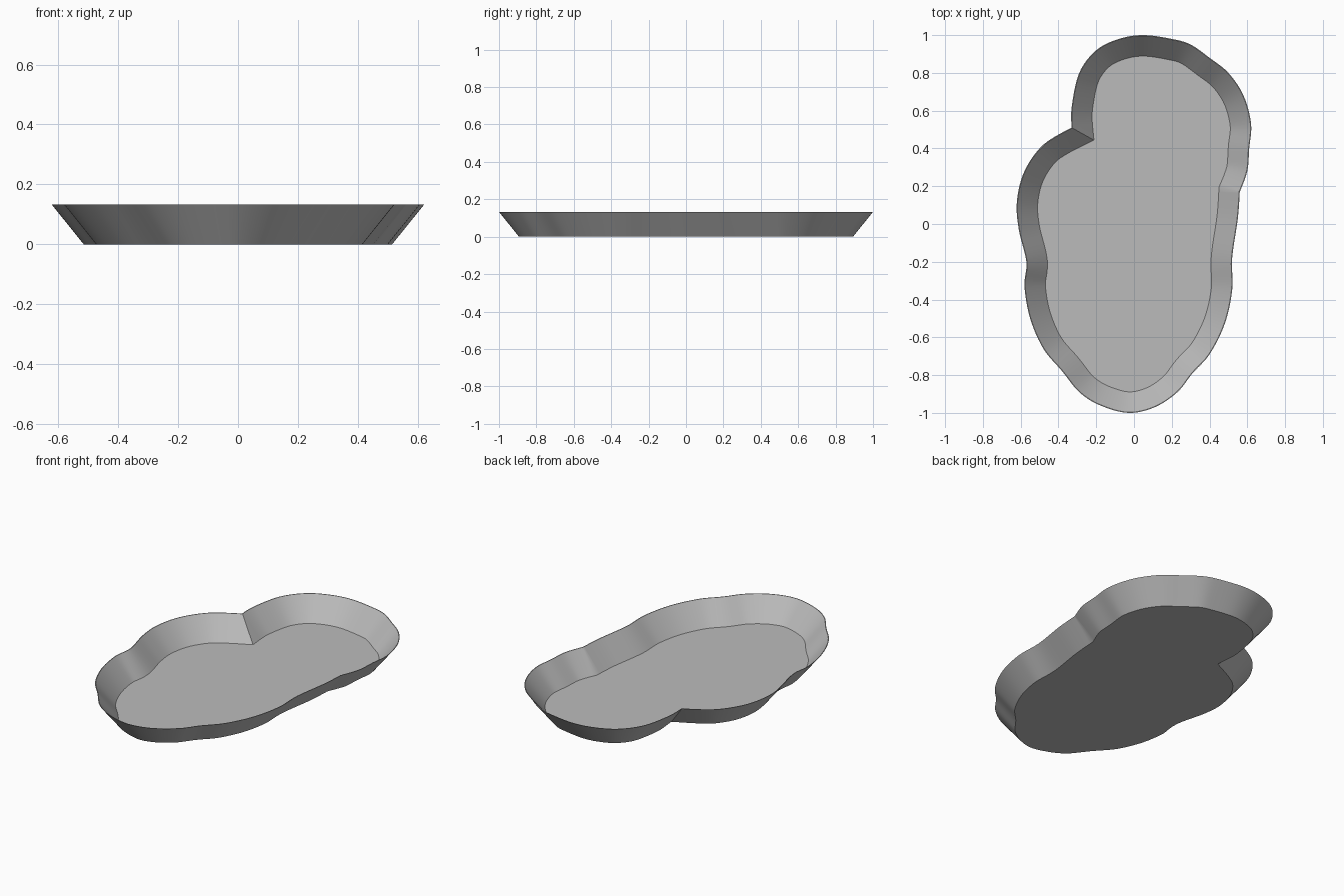
import bpy
import bmesh
import math
from mathutils import Vector

default_cube = bpy.data.objects.get("Cube")
if default_cube:
    bpy.data.objects.remove(default_cube, do_unlink=True)

HEIGHT = 0.133
FLARE = 0.107      # how far the floor outline lies inside the rim
WALL = 0.004       # sheet thickness
STEPS = 6          # curve segments between outline points

# Rim outline, clockwise from the back, in hundredths of a unit
RIM = [(5, 100), (20, 98), (30, 95), (40, 88), (50, 80), (58, 68), (62, 53),
       (61, 40), (60, 28), (56, 17), (55, 3), (52, -18), (52, -35), (48, -53),
       (40, -69), (31, -79), (23, -89), (11, -97), (-3, -100), (-18, -96),
       (-29, -89), (-38, -78), (-48, -66), (-55, -50), (-58, -33), (-57, -20),
       (-61, -3), (-62, 12), (-58, 28), (-48, 42), (-33, 51), (-33, 62),
       (-29, 80), (-20, 92), (-8, 98)]
CREASES = {(56, 17), (-33, 51)}    # sharp notches


def smooth_outline():
    """Closed Hermite curve through the rim points, with sharp notches."""
    pts = [Vector(p) / 100 for p in RIM]
    count = len(pts)

    def tangent(i):
        if RIM[i % count] in CREASES:
            return Vector((0, 0))
        return (pts[(i + 1) % count] - pts[i - 1]) / 2

    curve = []
    for i in range(count):
        a, b = pts[i], pts[(i + 1) % count]
        ta, tb = tangent(i), tangent((i + 1) % count)
        for s in range(STEPS):
            t = s / STEPS
            ease = t * t * (3 - 2 * t)
            curve.append(a.lerp(b, ease) + ta * t * (1 - t) ** 2
                         - tb * t * t * (1 - t))
    return curve


def inset(curve, distance):
    """Move a clockwise outline inward with mitred corners."""
    result = []
    for i, p in enumerate(curve):
        before = (p - curve[i - 1]).normalized()
        after = (curve[(i + 1) % len(curve)] - p).normalized()
        n1 = Vector((before.y, -before.x))
        n2 = Vector((after.y, -after.x))
        result.append(p + (n1 + n2) * distance / (1 + n1.dot(n2)))
    return result


def make_material(name, colour):
    mat = bpy.data.materials.new(name)
    mat.use_nodes = True
    mat.diffuse_color = colour
    mat.node_tree.nodes["Principled BSDF"].inputs["Base Color"].default_value = colour
    return mat


# Basin: outside wall, rim lip, inside wall, closed by an underside and a floor
outline = smooth_outline()
profile = [(FLARE, 0), (0, HEIGHT), (WALL, HEIGHT), (FLARE + WALL, WALL)]

bm = bmesh.new()
rings = [[bm.verts.new((p.x, p.y, z)) for p in inset(outline, offset)]
         for offset, z in profile]
for low, high in zip(rings, rings[1:]):
    for i in range(len(low)):
        bm.faces.new((low[i - 1], low[i], high[i], high[i - 1]))
bm.faces.new(rings[0])
bm.faces.new(rings[-1])
bmesh.ops.recalc_face_normals(bm, faces=bm.faces)

mesh = bpy.data.meshes.new("basin")
bm.to_mesh(mesh)
bm.free()
basin = bpy.data.objects.new("basin", mesh)
bpy.context.collection.objects.link(basin)
mesh.materials.append(make_material("plain grey", (0.5, 0.5, 0.5, 1)))

# Smooth walls with crisp rim and floor edges
bpy.ops.object.select_all(action="DESELECT")
basin.select_set(True)
bpy.context.view_layer.objects.active = basin
bpy.ops.object.shade_smooth_by_angle(angle=math.radians(30))
